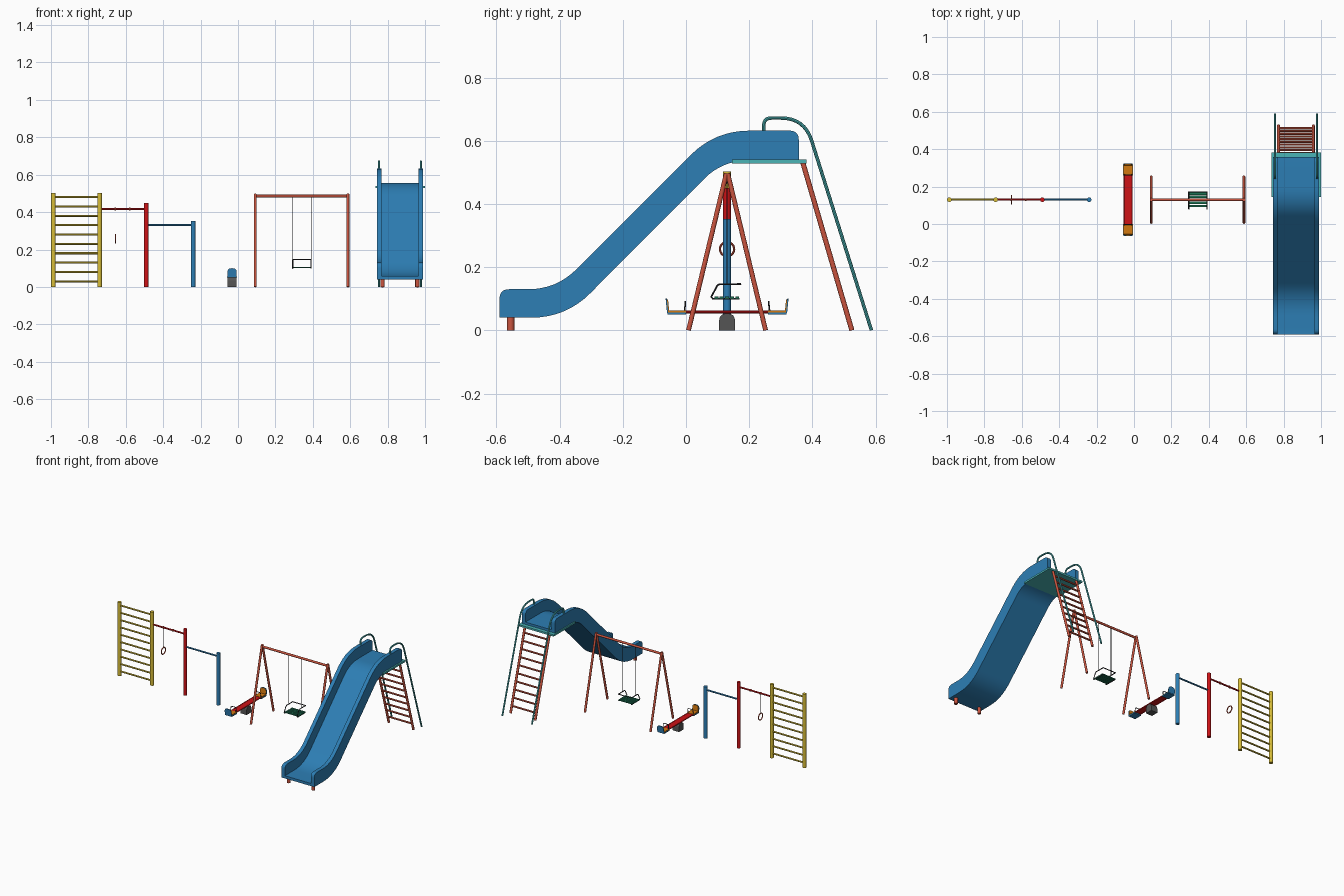
import bpy, bmesh, math
from mathutils import Vector

if "Cube" in bpy.data.objects:
    bpy.data.objects.remove(bpy.data.objects["Cube"])


def mat(name, r, g, b):
    m = bpy.data.materials.new(name)
    m.diffuse_color = (r, g, b, 1)
    m.use_nodes = True
    m.node_tree.nodes["Principled BSDF"].inputs["Base Color"].default_value = m.diffuse_color
    return m


BLUE = mat("blue", 0.026, 0.21, 0.46)
YELLOW = mat("yellow", 0.70, 0.52, 0.04)
RED = mat("red", 0.62, 0.006, 0.008)
BRICK = mat("brick_red", 0.60, 0.09, 0.05)
TEAL = mat("teal", 0.07, 0.46, 0.47)
ORANGE = mat("orange", 0.65, 0.19, 0.005)
GREY = mat("grey", 0.09, 0.09, 0.09)
GREEN = mat("green", 0.012, 0.17, 0.09)
DARK = mat("dark_metal", 0.025, 0.025, 0.03)


def finish(ob, m, smooth=True):
    ob.data.materials.clear()
    ob.data.materials.append(m)
    if smooth:
        ob.data.shade_smooth()
        ob.data.set_sharp_from_angle(angle=math.radians(35))
    return ob


def from_bm(name, bm, m, smooth=True):
    bmesh.ops.recalc_face_normals(bm, faces=bm.faces)
    me = bpy.data.meshes.new(name)
    bm.to_mesh(me)
    bm.free()
    ob = bpy.data.objects.new(name, me)
    bpy.context.collection.objects.link(ob)
    return finish(ob, m, smooth)


def box(name, x0, x1, y0, y1, z0, z1, m):
    bm = bmesh.new()
    bmesh.ops.create_cube(bm, size=1)
    for v in bm.verts:
        v.co = ((x0 + x1) / 2 + v.co.x * (x1 - x0), (y0 + y1) / 2 + v.co.y * (y1 - y0),
                (z0 + z1) / 2 + v.co.z * (z1 - z0))
    return from_bm(name, bm, m, False)


def rod(name, a, b, r, m, n=16):
    a, b = Vector(a), Vector(b)
    bm = bmesh.new()
    bmesh.ops.create_cone(bm, cap_ends=True, segments=n, radius1=r, radius2=r, depth=(b - a).length)
    q = (b - a).to_track_quat('Z', 'Y')
    for v in bm.verts:
        v.co = q @ v.co + (a + b) / 2
    return from_bm(name, bm, m)


def tube(name, pts, r, m):
    cu = bpy.data.curves.new(name, 'CURVE')
    cu.dimensions = '3D'
    cu.bevel_depth, cu.bevel_resolution, cu.use_fill_caps = r, 2, True
    sp = cu.splines.new('POLY')
    sp.points.add(len(pts) - 1)
    for p, c in zip(sp.points, pts):
        p.co = (*c, 1)
    tmp = bpy.data.objects.new(name + "_path", cu)
    bpy.context.collection.objects.link(tmp)
    me = bpy.data.meshes.new_from_object(tmp.evaluated_get(bpy.context.evaluated_depsgraph_get()))
    bpy.data.objects.remove(tmp)
    ob = bpy.data.objects.new(name, me)
    bpy.context.collection.objects.link(ob)
    return finish(ob, m)


def rounded(pts, n=8):
    """Polyline of (y, z, tangent length) with each corner rounded."""
    out = []
    for i, (y, z, t) in enumerate(pts):
        c = Vector((y, z))
        if t == 0 or i in (0, len(pts) - 1):
            out.append(c)
            continue
        a = c + (Vector(pts[i - 1][:2]) - c).normalized() * t
        b = c + (Vector(pts[i + 1][:2]) - c).normalized() * t
        for k in range(n + 1):
            u = k / n
            out.append(a * (1 - u) ** 2 + c * 2 * u * (1 - u) + b * u * u)
    return out


def extrude_x(name, prof, x0, x1, m):
    bm = bmesh.new()
    f = bm.faces.new([bm.verts.new((x0, p[0], p[1])) for p in prof])
    ext = bmesh.ops.extrude_face_region(bm, geom=[f])
    for v in ext["geom"]:
        if isinstance(v, bmesh.types.BMVert):
            v.co.x = x1
    bmesh.ops.triangulate(bm, faces=[g for g in bm.faces if len(g.verts) > 4])
    return from_bm(name, bm, m)


Y = 0.13

# Wall bars
for x in (-0.987, -0.74):
    rod("wall_bar_post", (x, Y, 0), (x, Y, 0.503), 0.0125, YELLOW)
for i in range(10):
    z = 0.03 + 0.05 * i
    rod("wall_bar_rung", (-0.987, Y, z), (-0.74, Y, z), 0.0055, YELLOW, 10)

# Horizontal bars and hanging ring
rod("tall_post", (-0.49, Y, 0), (-0.49, Y, 0.45), 0.0125, RED)
rod("short_post", (-0.24, Y, 0), (-0.24, Y, 0.353), 0.0125, BLUE)
rod("high_bar", (-0.74, Y, 0.416), (-0.49, Y, 0.416), 0.0055, RED, 10)
rod("low_bar", (-0.49, Y, 0.33), (-0.24, Y, 0.33), 0.0055, BLUE, 10)
for x in (-0.655, -0.58):
    rod("ring_collar", (x - 0.004, Y, 0.416), (x + 0.004, Y, 0.416), 0.008, BRICK, 10)
rod("ring_rope", (-0.655, Y, 0.28), (-0.655, Y, 0.412), 0.0012, DARK, 6)
bpy.ops.mesh.primitive_torus_add(location=(-0.655, Y, 0.257), rotation=(0, math.pi / 2, 0),
                                 major_radius=0.0225, minor_radius=0.0035,
                                 major_segments=24, minor_segments=8)
ring = bpy.context.object
ring.name = "hanging_ring"
finish(ring, BRICK)

# Seesaw
SX = -0.032
extrude_x("seesaw_base", rounded([(0.105, 0, 0), (0.105, 0.053, 0.024), (0.155, 0.053, 0.024),
                                  (0.155, 0, 0)]), SX - 0.024, SX + 0.024, GREY)
box("seesaw_plank", SX - 0.018, SX + 0.018, 0.0, 0.26, 0.056, 0.06, RED)
for x in (SX - 0.02, SX + 0.02):
    rod("seesaw_rail", (x, 0.0, 0.058), (x, 0.26, 0.058), 0.004, RED, 8)
for s in (-1, 1):
    def yy(d):
        return Y + s * d
    y0, y1 = sorted((yy(0.13), yy(0.188)))
    box("seesaw_seat_frame", SX - 0.026, SX + 0.026, y0, y1, 0.05, 0.057, BLUE)
    box("seesaw_seat", SX - 0.024, SX + 0.024, y0, y1, 0.057, 0.062, ORANGE)
    # Leaning backrest with rounded top: blue shell, orange pad
    for nm, d, t, w, m in (("shell", 0.186, 0.004, 0.025, BLUE), ("pad", 0.1825, 0.0035, 0.022, ORANGE)):
        prof = rounded([(SX - w, 0.055, 0), (SX - w, 0.08 + w * 0.8, w * 0.9),
                        (SX + w, 0.08 + w * 0.8, w * 0.9), (SX + w, 0.055, 0)])
        bm = bmesh.new()
        lo = [bm.verts.new((p[0], yy(d + (p[1] - 0.055) * 0.1), p[1])) for p in prof]
        hi = [bm.verts.new((p[0], yy(d + t + (p[1] - 0.055) * 0.1), p[1])) for p in prof]
        bm.faces.new(lo)
        bm.faces.new(hi)
        for i in range(len(lo)):
            j = (i + 1) % len(lo)
            bm.faces.new((lo[i], lo[j], hi[j], hi[i]))
        from_bm("seesaw_backrest_" + nm, bm, m)
    tube("seesaw_handle", [(SX - 0.02, yy(0.135), 0.058), (SX - 0.02, yy(0.132), 0.085),
                           (SX - 0.014, yy(0.132), 0.091), (SX + 0.014, yy(0.132), 0.091),
                           (SX + 0.02, yy(0.132), 0.085), (SX + 0.02, yy(0.135), 0.058)], 0.0025, DARK)

# Swing frame
for x in (0.092, 0.588):
    for s in (-1, 1):
        rod("swing_leg", (x, Y + s * 0.122, 0), (x, Y + s * 0.002, 0.497), 0.0075, BRICK, 12)
rod("swing_top_bar", (0.088, Y, 0.486), (0.592, Y, 0.486), 0.0075, BRICK, 12)

# Swing seat
for x in (0.293, 0.391):
    rod("swing_rope", (x, Y, 0.145), (x, Y, 0.484), 0.0018, DARK, 6)
    tube("swing_arm", [(x, 0.17, 0.1), (x, 0.085, 0.1), (x, 0.08, 0.106), (x, 0.098, 0.14),
                       (x, 0.105, 0.146), (x, 0.174, 0.146)], 0.003, DARK)
rod("swing_back_bar", (0.293, 0.172, 0.146), (0.391, 0.172, 0.146), 0.003, DARK, 8)
for i in range(5):
    y = 0.09 + i * 0.0165
    box("swing_seat_slat", 0.29, 0.394, y, y + 0.0125, 0.101, 0.107, GREEN)

# Slide chute: two side walls and a floor
CX = 0.866
under = [(-0.59, 0.04, 0), (-0.38, 0.04, 0.11), (0.115, 0.537, 0.08), (0.357, 0.537, 0)]
wall_top = [(0.357, 0.537, 0), (0.357, 0.632, 0.03), (0.092, 0.632, 0.11),
            (-0.41, 0.13, 0.09), (-0.59, 0.13, 0.03), (-0.59, 0.04, 0)]
floor_top = [(0.357, 0.556, 0), (0.106, 0.556, 0.09), (-0.387, 0.058, 0.10), (-0.59, 0.058, 0)]
wall = rounded(under) + rounded(wall_top)[1:-1]
for s in (-1, 1):
    extrude_x("slide_wall", wall, CX + s * 0.098, CX + s * 0.124, BLUE)
extrude_x("slide_floor", rounded(under) + rounded(floor_top), CX - 0.1, CX + 0.1, BLUE)

# Slide platform, feet, ladder and handrails
box("slide_platform", 0.734, 1.0, 0.145, 0.382, 0.528, 0.54, TEAL)
top, foot = Vector((0.37, 0.53)), Vector((0.525, 0.0))
for s in (-1, 1):
    x = CX + s * 0.093
    rod("slide_foot", (x, -0.555, 0), (x, -0.555, 0.045), 0.0115, BRICK)
    rod("ladder_leg", (x, foot.x, foot.y), (x, top.x, top.y), 0.008, BRICK, 12)
    xr = CX + s * 0.112
    rail = rounded([(0.587, 0, 0), (0.375, 0.672, 0.075), (0.246, 0.672, 0.025), (0.246, 0.56, 0)])
    tube("handrail", [(xr, p.x, p.y) for p in rail], 0.0055, TEAL)
for i in range(10):
    p = foot.lerp(top, (i + 0.9) / 10.6)
    rod("ladder_rung", (CX - 0.093, p.x, p.y), (CX + 0.093, p.x, p.y), 0.006, BRICK, 10)
